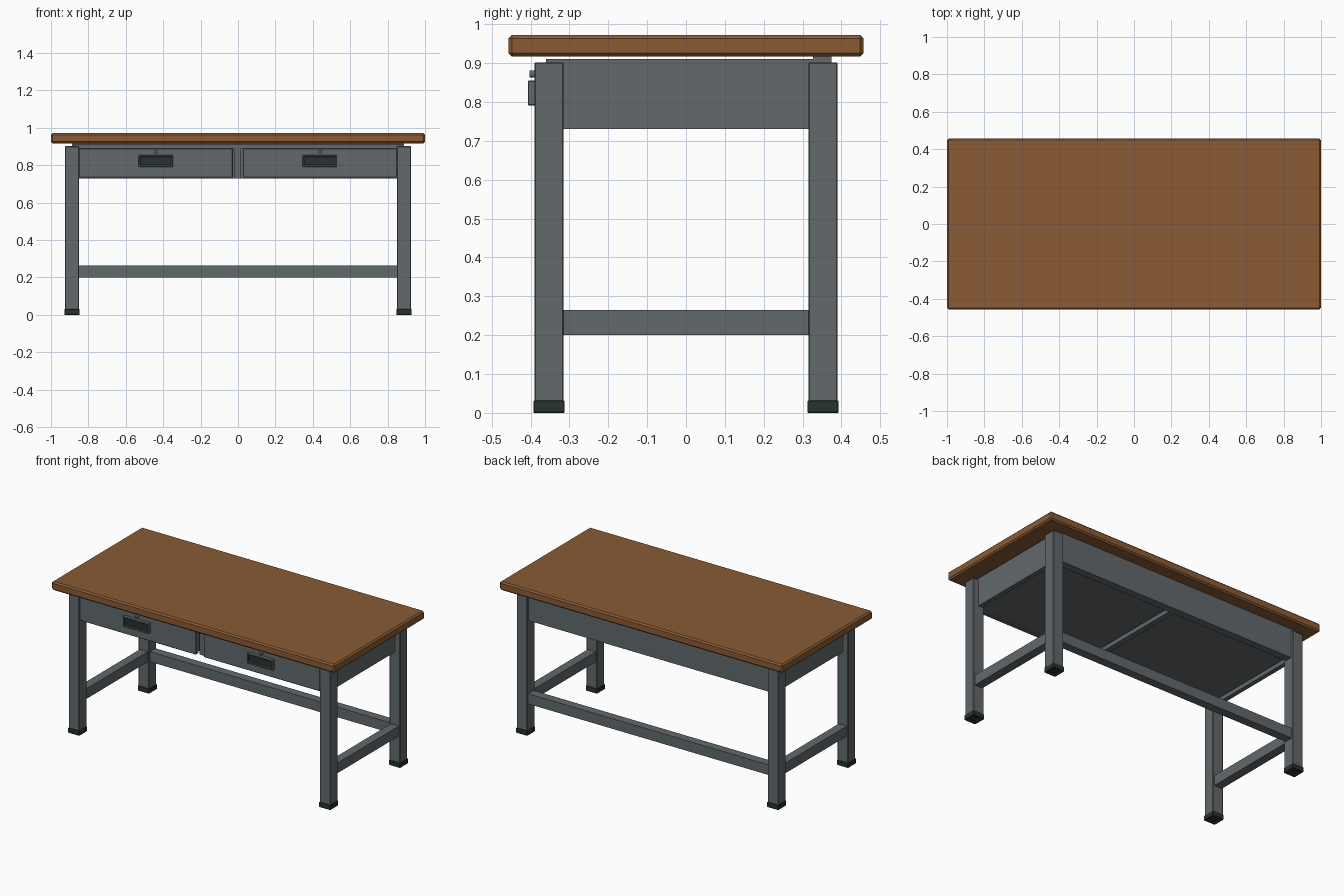
import bpy, bmesh
from mathutils import Vector

if "Cube" in bpy.data.objects:
    bpy.data.objects.remove(bpy.data.objects["Cube"])


def material(name, hex_code):
    m = bpy.data.materials.new(name)
    rgb = [int(hex_code[i:i + 2], 16) / 255 for i in (0, 2, 4)]
    m.diffuse_color = [c / 12.92 if c < 0.04045 else ((c + 0.055) / 1.055) ** 2.4 for c in rgb] + [1]
    m.use_nodes = True
    m.node_tree.nodes["Principled BSDF"].inputs["Base Color"].default_value = m.diffuse_color
    return m


WOOD = material("brown wood", "8A5B35")
STEEL = material("grey steel", "62696C")
DARK = material("dark rubber", "26322F")


def finish(name, bm, mats):
    bmesh.ops.recalc_face_normals(bm, faces=bm.faces)
    me = bpy.data.meshes.new(name)
    bm.to_mesh(me)
    bm.free()
    for m in mats:
        me.materials.append(m)
    ob = bpy.data.objects.new(name, me)
    bpy.context.collection.objects.link(ob)
    return ob


def box(name, x, y, z, mats=(STEEL,), bevel=0.0, recess=None):
    """Box from (min, max) ranges; recess = (normal, border, depth, material index)."""
    bm = bmesh.new()
    bmesh.ops.create_cube(bm, size=1)
    for v in bm.verts:
        v.co = Vector([r[0] + (c + 0.5) * (r[1] - r[0]) for c, r in zip(v.co, (x, y, z))])
    bm.normal_update()
    if recess:
        normal, border, depth, index = recess
        face = max(bm.faces, key=lambda f: f.normal.dot(normal))
        direction = face.normal.copy()
        bmesh.ops.inset_region(bm, faces=[face], thickness=border)
        walls = bmesh.ops.inset_region(bm, faces=[face], thickness=0.0005)["faces"]
        bmesh.ops.translate(bm, verts=face.verts, vec=-direction * depth)
        for f in [face] + walls:
            f.material_index = index
    if bevel:
        bmesh.ops.bevel(bm, geom=bm.edges[:], offset=bevel, segments=1, affect='EDGES')
    return finish(name, bm, mats)


UP, DOWN, FRONT = Vector((0, 0, 1)), Vector((0, 0, -1)), Vector((0, -1, 0))

# tabletop
box("tabletop", (-1, 1), (-0.457, 0.457), (0.917, 0.972), (WOOD,), 0.009)

# legs with rubber feet
LX, LY = 0.8875, 0.3525
for sx, side in ((-1, "left"), (1, "right")):
    for sy, end in ((-1, "front"), (1, "back")):
        cx, cy = sx * LX, sy * LY
        box(f"{end}_{side}_leg", (cx - 0.0375, cx + 0.0375), (cy - 0.0375, cy + 0.0375),
            (0.015, 0.902), bevel=0.003)
        box(f"{end}_{side}_foot", (cx - 0.04, cx + 0.04), (cy - 0.04, cy + 0.04),
            (0, 0.032), (DARK,), recess=(DOWN, 0.014, 0.012, 0), bevel=0.002)
    # side stretcher and side apron
    cx = sx * LX
    box(f"{side}_stretcher", (cx - 0.028, cx + 0.028), (-0.32, 0.32), (0.2, 0.265))
    inner, outer = sorted((sx * 0.86, sx * 0.888))
    box(f"{side}_apron", (inner, outer), (-0.36, 0.33), (0.73, 0.91))

# rear stretcher, rear apron, front top rail, centre divider
box("back_stretcher", (-0.855, 0.855), (0.325, 0.38), (0.2, 0.265))
box("back_apron", (-0.885, 0.885), (0.327, 0.375), (0.73, 0.917))
box("front_top_rail", (-0.885, 0.885), (-0.36, -0.32), (0.89, 0.91))
box("centre_divider", (-0.02, 0.016), (-0.36, 0.33), (0.73, 0.91))

# drawers
for side, x0, x1 in (("left", -0.85, -0.028), ("right", 0.026, 0.85)):
    cx = (x0 + x1) / 2
    box(f"{side}_drawer_tray", (x0 + 0.003, x1 - 0.003), (-0.356, 0.325), (0.745, 0.885),
        recess=(UP, 0.01, 0.13, 0))
    box(f"{side}_drawer_front", (x0, x1), (-0.385, -0.355), (0.735, 0.889), bevel=0.003)
    # recessed pull with a dark insert
    box(f"{side}_handle", (cx - 0.092, cx + 0.092), (-0.407, -0.384), (0.791, 0.855),
        (STEEL, DARK), recess=(FRONT, 0.011, 0.012, 1), bevel=0.002)
    # round lock
    bm = bmesh.new()
    bmesh.ops.create_cone(bm, cap_ends=True, segments=16, radius1=0.01, radius2=0.009, depth=0.02)
    for v in bm.verts:
        v.co = Vector((cx + v.co.x, -0.393 - v.co.z, 0.872 + v.co.y))
    finish(f"{side}_lock", bm, (STEEL,))
